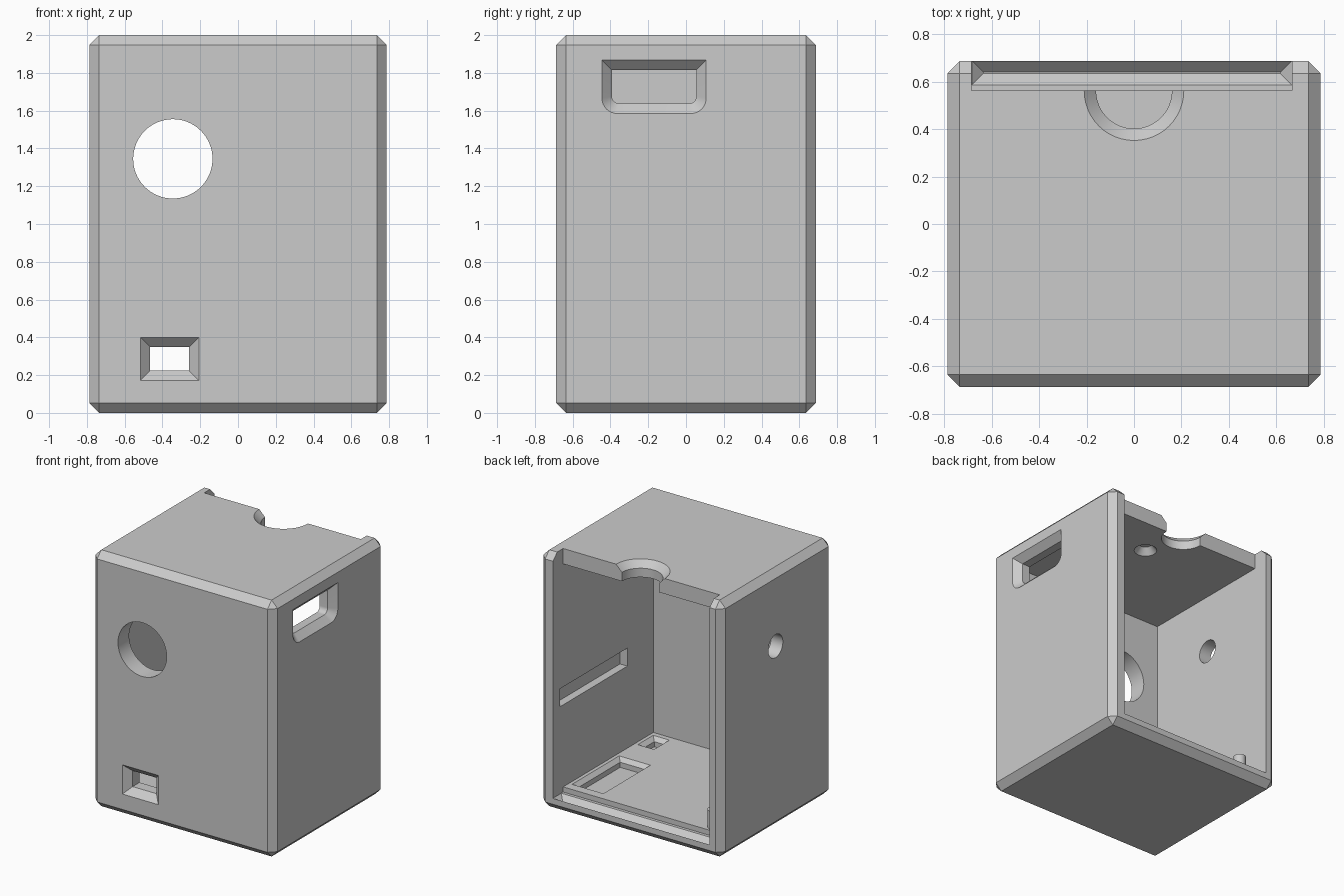
import bpy, bmesh, math
from mathutils import Vector

cube = bpy.data.objects.get("Cube")
if cube:
    bpy.data.objects.remove(cube, do_unlink=True)

grey = bpy.data.materials.new("plain_grey")
grey.use_nodes = True
colour = (0.6, 0.6, 0.6, 1)
grey.diffuse_color = colour
grey.node_tree.nodes["Principled BSDF"].inputs["Base Color"].default_value = colour


def finish(name, bm):
    bmesh.ops.recalc_face_normals(bm, faces=bm.faces)
    mesh = bpy.data.meshes.new(name)
    bm.to_mesh(mesh)
    bm.free()
    mesh.materials.append(grey)
    obj = bpy.data.objects.new(name, mesh)
    bpy.context.collection.objects.link(obj)
    return obj


def loft(name, axis, levels):
    """Capped solid through flat outlines; each level is (position, outline)."""
    place = {"x": lambda p, a, b: (p, a, b),
             "y": lambda p, a, b: (a, p, b),
             "z": lambda p, a, b: (a, b, p)}[axis]
    bm = bmesh.new()
    rings = [[bm.verts.new(place(p, a, b)) for a, b in outline] for p, outline in levels]
    count = len(rings[0])
    for low, high in zip(rings, rings[1:]):
        for i in range(count):
            j = (i + 1) % count
            bm.faces.new((low[i], low[j], high[j], high[i]))
    bm.faces.new(rings[0])
    bm.faces.new(rings[-1])
    return finish(name, bm)


def rect(a0, a1, b0, b1, inset=0.0):
    a0, a1, b0, b1 = a0 + inset, a1 - inset, b0 + inset, b1 - inset
    return [(a0, b0), (a1, b0), (a1, b1), (a0, b1)]


def circle(a, b, r, sides=48):
    return [(a + r * math.cos(t * math.tau / sides), b + r * math.sin(t * math.tau / sides))
            for t in range(sides)]


def round_bottom(a0, a1, b0, b1, r, inset=0.0):
    """Rectangle with its two lower corners rounded."""
    a0, a1, b0, b1 = a0 + inset, a1 - inset, b0 + inset, b1 - inset
    pts = [(a1, b1), (a0, b1)]
    for centre, start in ((a0 + r, math.pi), (a1 - r, 1.5 * math.pi)):
        for k in range(9):
            t = start + k * math.pi / 16
            pts.append((centre + r * math.cos(t), b0 + r + r * math.sin(t)))
    return pts


# Chamfered outer block
bm = bmesh.new()
bmesh.ops.create_cube(bm, size=1)
for v in bm.verts:
    v.co = Vector((v.co.x * 1.574, v.co.y * 1.374, v.co.z * 2 + 1))
bmesh.ops.bevel(bm, geom=bm.edges[:], offset=0.052, segments=1, affect='EDGES')
case = finish("case_body", bm)

LEFT, RIGHT = 0.667, -0.685
cutters = []

# Cavity, open at the back, with the lid channel running out through the top
cavity = [(-0.55, 0.14), (0.562, 0.14), (0.562, 0.1), (0.8, 0.1),
          (0.8, 2.1), (0.562, 2.1), (0.562, 1.88), (-0.55, 1.88)]
cutters.append(loft("cavity_cutter", "x", [(RIGHT, cavity), (LEFT, cavity)]))

# V groove for the lid in the floor
groove = (RIGHT, LEFT, 0.585, 0.69)
cutters.append(loft("groove_cutter", "z", [(0.05, rect(*groove, 0.05)),
                                           (0.1, rect(*groove, 0.001)),
                                           (0.13, rect(*groove, 0.002))]))

# Round front opening and the smaller hole in the right wall
cutters.append(loft("round_front_cutter", "y", [(-0.9, circle(-0.345, 1.345, 0.21, 64)),
                                                (-0.4, circle(-0.345, 1.345, 0.21, 64))]))
cutters.append(loft("side_hole_cutter", "x", [(-1, circle(0.02, 1.42, 0.09)),
                                              (-0.5, circle(0.02, 1.42, 0.09))]))

# Front window with sloped borders
window = (-0.517, -0.207, 0.172, 0.4)
cutters.append(loft("window_cutter", "y", [(-0.74, rect(*window, -0.053)),
                                           (-0.635, rect(*window, 0.052)),
                                           (-0.4, rect(*window, 0.052))]))

# Side slot with sloped borders and rounded lower corners
slot = (-0.445, 0.107, 1.585, 1.867)
cutters.append(loft("side_slot_cutter", "x", [(0.84, round_bottom(*slot, 0.123, -0.053)),
                                              (0.735, round_bottom(*slot, 0.04, 0.052)),
                                              (0.5, round_bottom(*slot, 0.04, 0.052))]))

# Sloped half-round notch in the top edge
cutters.append(loft("cable_notch_cutter", "z", [(1.7, circle(0, 0.562, 0.16)),
                                                (1.95, circle(0, 0.562, 0.16)),
                                                (2.05, circle(0, 0.562, 0.26))]))

# Blind recesses: long slot in the left wall, two floor pockets, ceiling dimple
cutters.append(loft("wall_recess_cutter", "x", [(0.6, rect(-0.23, 0.6, 0.78, 0.92)),
                                                (0.73, rect(-0.23, 0.6, 0.78, 0.92))]))
for name, area in (("large_pocket", (0.36, 0.65, -0.1, 0.5)),
                   ("small_pocket", (0.49, 0.65, -0.52, -0.31))):
    cutters.append(loft(name + "_cutter", "z", [(0.07, rect(*area, 0.04)),
                                                (0.11, rect(*area, 0.04)),
                                                (0.16, rect(*area, -0.01))]))
cutters.append(loft("ceiling_dimple_cutter", "z", [(1.86, circle(0.1, 0.25, 0.1, 32)),
                                                   (1.93, circle(0.1, 0.25, 0.04, 32))]))

# Apply every cut, then remove the cutters
bpy.context.view_layer.objects.active = case
for cutter in cutters:
    cutter.hide_render = True
    mod = case.modifiers.new(cutter.name, 'BOOLEAN')
    mod.operation = 'DIFFERENCE'
    mod.solver = 'EXACT'
    mod.object = cutter
    bpy.ops.object.modifier_apply(modifier=mod.name)
    bpy.data.objects.remove(cutter, do_unlink=True)

# Small lid catch on the floor
peg = loft("lid_catch", "z", [(0.13, circle(-0.59, 0.5, 0.045, 24)),
                              (0.28, circle(-0.59, 0.5, 0.045, 24))])

# Smooth curved walls, sharp edges elsewhere
bpy.ops.object.select_all(action='DESELECT')
for obj in (case, peg):
    obj.select_set(True)
bpy.context.view_layer.objects.active = case
bpy.ops.object.shade_smooth_by_angle(angle=math.radians(20))
